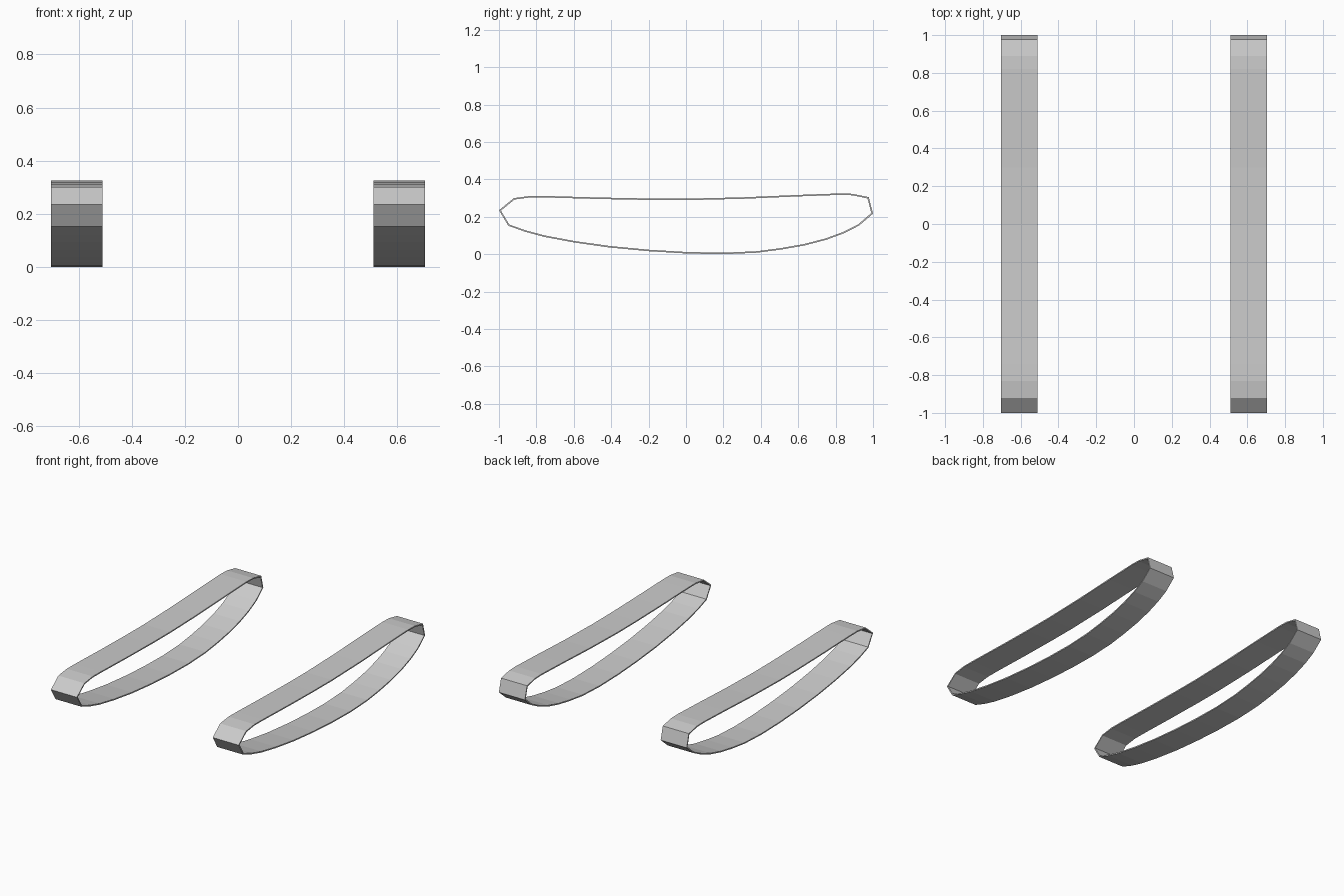
import bpy, bmesh

cube = bpy.data.objects.get("Cube")
if cube:
    bpy.data.objects.remove(cube, do_unlink=True)

# One plain grey for both belts
grey = bpy.data.materials.new("belt grey")
grey.use_nodes = True
colour = (0.6, 0.6, 0.6, 1)
grey.diffuse_color = colour
grey.node_tree.nodes["Principled BSDF"].inputs["Base Color"].default_value = colour

# Side outline of the belt as (y, z): front tip, over the top, back end, underside
top_run = [(-1, .235), (-.92, .3), (-.83, .312), (-.74, .311), (-.46, .303),
           (-.2, .298), (0, .297), (.3, .304), (.6, .317), (.82, .325),
           (.89, .323), (.977, .305)]
under_run = [(1, .217), (.925, .153), (.845, .112), (.75, .077), (.635, .047),
             (.51, .025), (.38, .008), (.2, 0), (0, .004), (-.2, .016),
             (-.41, .036), (-.6, .063), (-.76, .093), (-.86, .12), (-.95, .152)]
outline = top_run + under_run


def make_belt(name, x_min, x_max):
    """Closed loop of flat strips, thickened inwards."""
    bm = bmesh.new()
    rows = [[bm.verts.new((x, y, z)) for x in (x_min, x_max)] for y, z in outline]
    for a, b in zip(rows, rows[1:] + rows[:1]):
        bm.faces.new((a[0], a[1], b[1], b[0]))
    mesh = bpy.data.meshes.new(name)
    bm.to_mesh(mesh)
    bm.free()
    mesh.materials.append(grey)
    belt = bpy.data.objects.new(name, mesh)
    bpy.context.collection.objects.link(belt)
    wall = belt.modifiers.new("wall", 'SOLIDIFY')
    wall.thickness = 0.008
    wall.offset = -1
    wall.use_even_offset = True


inner, outer = 0.51, 0.705
make_belt("left_track_belt", inner, outer)
make_belt("right_track_belt", -outer, -inner)
